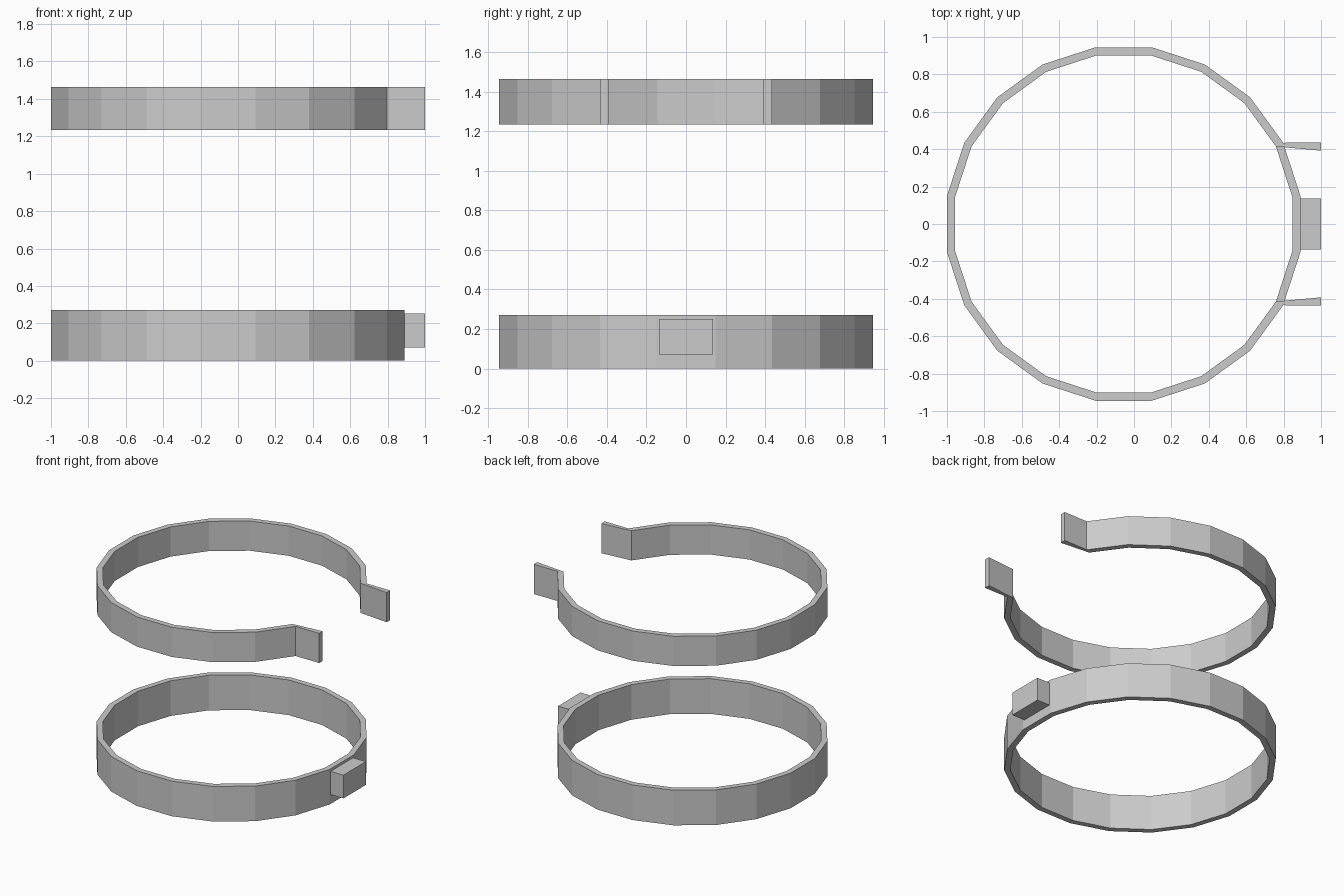
import bpy, bmesh, math

if "Cube" in bpy.data.objects:
    bpy.data.objects.remove(bpy.data.objects["Cube"])

CX = -0.055                      # ring centre in x
OUT, INN = 0.945, 0.902          # outer / inner apothems of the 20-sided ring
SIDES = 20
STEP = 2 * math.pi / SIDES

grey = bpy.data.materials.new("plain grey")
grey.diffuse_color = (0.6, 0.6, 0.6, 1)
grey.use_nodes = True
grey.node_tree.nodes["Principled BSDF"].inputs["Base Color"].default_value = grey.diffuse_color


def ring_point(apothem, k):
    r = apothem / math.cos(STEP / 2)
    a = (k + 0.5) * STEP
    return (CX + r * math.cos(a), r * math.sin(a))


def band(name, pairs, z0, z1, closed):
    """Sweep a rectangular wall through (outer, inner) point pairs."""
    bm = bmesh.new()
    loops = []
    for o, i in pairs:
        loops.append([bm.verts.new((*p, z)) for p, z in
                      ((o, z0), (o, z1), (i, z1), (i, z0))])
    n = len(loops)
    for k in range(n if closed else n - 1):
        a, b = loops[k], loops[(k + 1) % n]
        for j in range(4):
            m = (j + 1) % 4
            bm.faces.new((a[j], b[j], b[m], a[m]))
    if not closed:
        bm.faces.new(loops[0])
        bm.faces.new(loops[-1])
    bmesh.ops.recalc_face_normals(bm, faces=bm.faces)
    mesh = bpy.data.meshes.new(name)
    bm.to_mesh(mesh)
    bm.free()
    mesh.materials.append(grey)
    ob = bpy.data.objects.new(name, mesh)
    bpy.context.collection.objects.link(ob)
    return ob


# Lower closed ring
pairs = [(ring_point(OUT, k), ring_point(INN, k)) for k in range(SIDES)]
band("lower_ring", pairs, 0.0, 0.272, True)

# Upper open clamp: ring without its three right-hand sides, ending in flared tabs
tab = ((1.0, 0.435), (1.0, 0.392))
mirror_tab = tuple((x, -y) for x, y in tab)
band("upper_clamp", [tab] + pairs[1:SIDES - 1] + [mirror_tab], 1.234, 1.464, False)

# Block on the outside of the lower ring
bpy.ops.mesh.primitive_cube_add(size=1, location=(0.945, 0, 0.162))
block = bpy.context.object
block.name = "lower_block"
block.scale = (0.11, 0.275, 0.18)
block.data.materials.append(grey)
